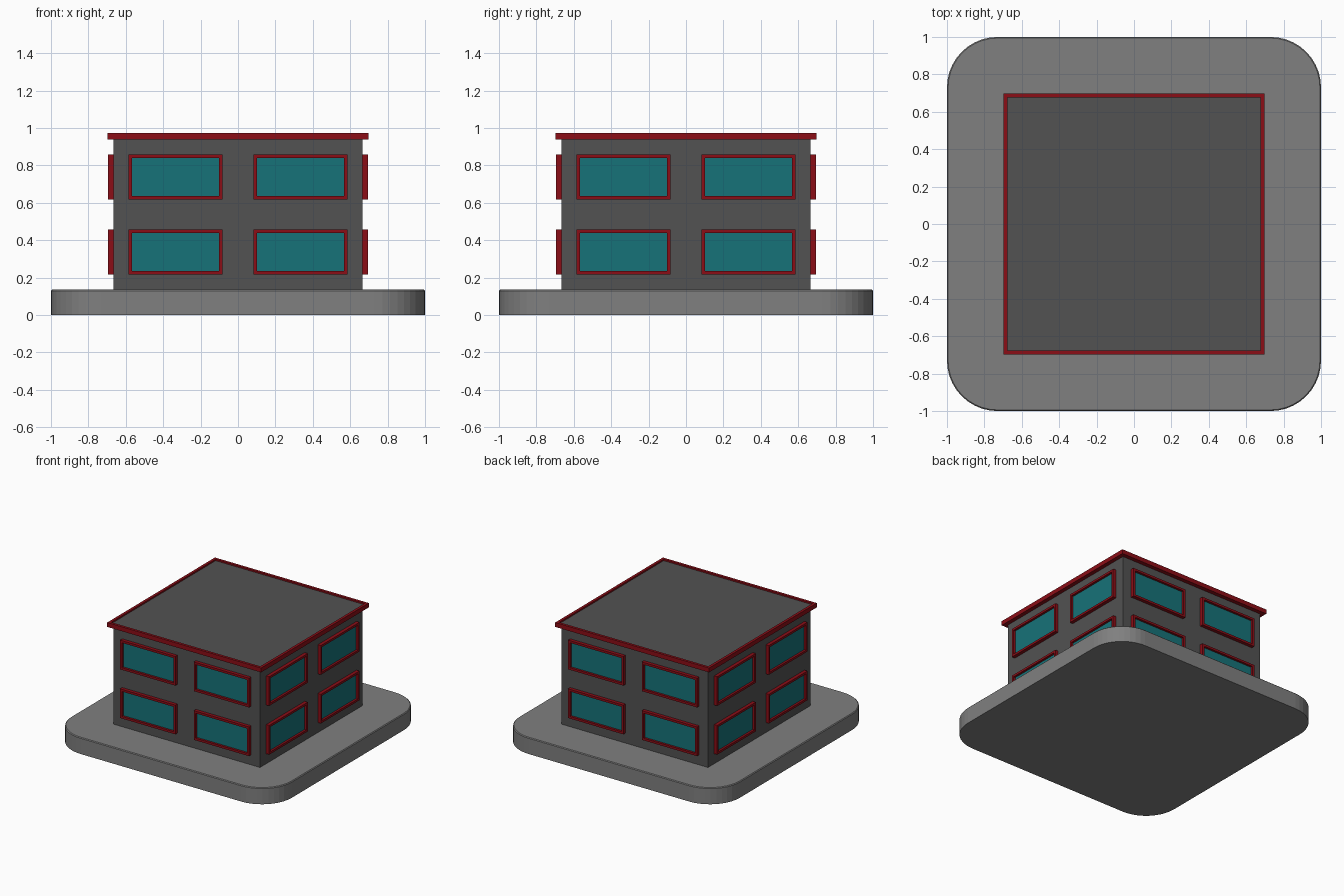
import bpy, bmesh
from math import pi
from mathutils import Matrix, Vector

if "Cube" in bpy.data.objects:
    bpy.data.objects.remove(bpy.data.objects["Cube"])


def material(name, rgb):
    m = bpy.data.materials.new(name)
    m.diffuse_color = (*rgb, 1)
    m.use_nodes = True
    m.node_tree.nodes["Principled BSDF"].inputs["Base Color"].default_value = m.diffuse_color
    return m


RED = material("red_trim", (0.26, 0.004, 0.008))
TEAL = material("teal_glass", (0.008, 0.17, 0.19))
DARK = material("dark_grey", (0.085, 0.085, 0.085))
MID = material("mid_grey", (0.215, 0.215, 0.215))


def finish(name, bm, mat, matrix=Matrix()):
    bmesh.ops.recalc_face_normals(bm, faces=bm.faces)
    me = bpy.data.meshes.new(name)
    bm.to_mesh(me)
    bm.free()
    me.materials.append(mat)
    ob = bpy.data.objects.new(name, me)
    ob.matrix_world = matrix
    bpy.context.collection.objects.link(ob)
    return ob


def box_bm(size, centre):
    bm = bmesh.new()
    bmesh.ops.create_cube(bm, size=1, matrix=Matrix.Translation(centre) @ Matrix.Diagonal((*size, 1)))
    return bm


def frame_bm(w, h, border, depth):
    """Rectangular ring in the xy plane, from z = 0 up to z = depth."""
    bm = bmesh.new()
    corners = [(-1, -1), (1, -1), (1, 1), (-1, 1)]

    def loop(inset, z):
        return [bm.verts.new((sx * (w / 2 - inset), sy * (h / 2 - inset), z)) for sx, sy in corners]

    loops = [loop(0, 0), loop(0, depth), loop(border, depth), loop(border, 0)]
    for a, b in zip(loops, loops[1:] + loops[:1]):
        for i in range(4):
            j = (i + 1) % 4
            bm.faces.new((a[i], a[j], b[j], b[i]))
    return bm


# Base slab: rounded corners, tiny chamfer around the top rim
BASE_H = 0.135
bm = box_bm((2, 2, BASE_H), (0, 0, BASE_H / 2))
upright = [e for e in bm.edges if abs(e.verts[0].co.z - e.verts[1].co.z) > 0.01]
bmesh.ops.bevel(bm, geom=upright, offset=0.27, segments=10, profile=0.5, affect='EDGES')
rim = [e for e in bm.edges if all(v.co.z > BASE_H - 0.001 for v in e.verts)]
bmesh.ops.bevel(bm, geom=rim, offset=0.006, segments=1, affect='EDGES')
finish("base_slab", bm, MID)

# Building body, and a roof deck sunk inside the red rim
WALL = 0.666
finish("walls", box_bm((2 * WALL, 2 * WALL, 0.82), (0, 0, BASE_H + 0.41)), DARK)
finish("roof_deck", box_bm((1.36, 1.36, 0.018), (0, 0, 0.952)), DARK)
finish("roof_rim", frame_bm(1.398, 1.398, 0.022, 0.036), RED, Matrix.Translation((0, 0, 0.937)))
finish("eave_underside", box_bm((1.37, 1.37, 0.008), (0, 0, 0.941)), RED)

# Four windows on each of the four sides
W, H, BORDER = 0.502, 0.24, 0.018
for side, name in enumerate(("front", "right", "back", "left")):
    turn = Matrix.Rotation(side * pi / 2, 4, 'Z')
    for row, z in (("lower", 0.337), ("upper", 0.737)):
        for col, x in (("left", -0.335), ("right", 0.335)):
            place = turn @ Matrix.Translation((x, -WALL, z)) @ Matrix.Rotation(pi / 2, 4, 'X')
            tag = f"{name}_{row}_{col}"
            finish(f"window_frame_{tag}", frame_bm(W, H, BORDER, 0.028), RED, place)
            finish(f"window_glass_{tag}", box_bm((W - 0.03, H - 0.03, 0.02), (0, 0, 0)), TEAL, place)
